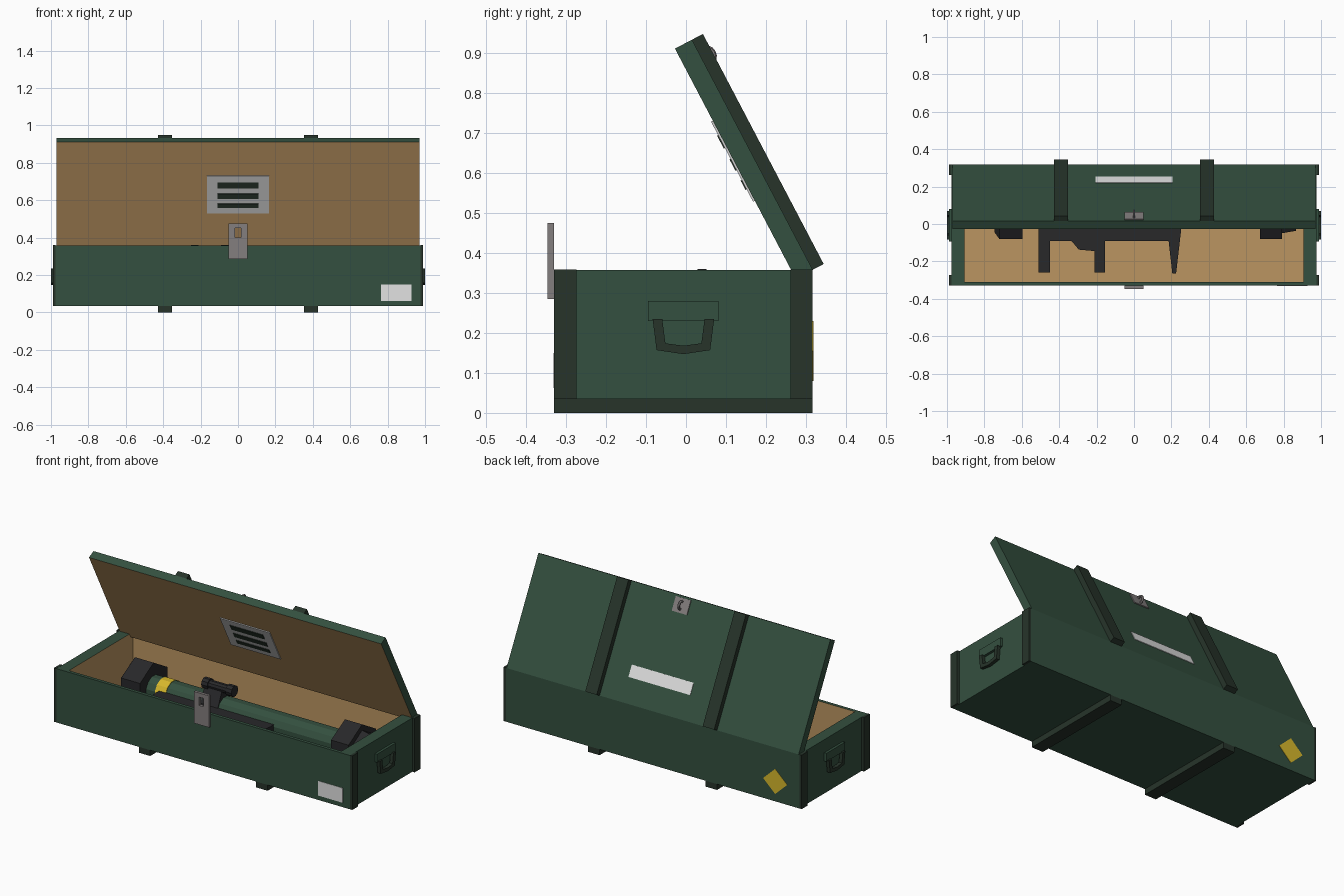
import bpy, bmesh, math
from mathutils import Matrix, Vector

if "Cube" in bpy.data.objects:
    bpy.data.objects.remove(bpy.data.objects["Cube"], do_unlink=True)


def material(name, r, g, b):
    m = bpy.data.materials.new(name)
    m.use_nodes = True
    m.diffuse_color = (r, g, b, 1)
    m.node_tree.nodes["Principled BSDF"].inputs["Base Color"].default_value = (r, g, b, 1)
    return m


GREEN = material("crate green", .034, .08, .05)
DARK = material("dark green", .02, .034, .023)
WOOD = material("bare wood", .5, .3, .12)
BLACK = material("gun black", .021, .021, .023)
METAL = material("dull metal", .23, .21, .21)
WHITE = material("label white", .76, .76, .76)
GREY = material("placard grey", .6, .6, .6)
YELLOW = material("warning yellow", .68, .48, .025)


def finish(name, bm, mats, frame=None):
    bmesh.ops.recalc_face_normals(bm, faces=bm.faces)
    mesh = bpy.data.meshes.new(name)
    if frame:
        bm.transform(frame)
    bm.to_mesh(mesh)
    bm.free()
    for m in mats:
        mesh.materials.append(m)
    ob = bpy.data.objects.new(name, mesh)
    bpy.context.collection.objects.link(ob)
    return ob


def box_mesh(lo, hi):
    bm = bmesh.new()
    bmesh.ops.create_cube(bm, size=1)
    lo, hi = Vector(lo), Vector(hi)
    for v in bm.verts:
        v.co = Vector([lo[i] if v.co[i] < 0 else hi[i] for i in range(3)])
    return bm


def box(name, lo, hi, mat, frame=None):
    return finish(name, box_mesh(lo, hi), [mat], frame)


def prism(name, pts, a, b, mat, axis="z"):
    """Extrude an outline along z (points x, y) or along x (points y, z)."""
    place = (lambda p, q, d: (p, q, d)) if axis == "z" else (lambda p, q, d: (d, p, q))
    bm = bmesh.new()
    face = bm.faces.new([bm.verts.new(place(p, q, a)) for p, q in pts])
    ext = bmesh.ops.extrude_face_region(bm, geom=[face])["geom"]
    move = Vector(place(0, 0, b - a))
    bmesh.ops.translate(bm, vec=move, verts=[v for v in ext if isinstance(v, bmesh.types.BMVert)])
    return finish(name, bm, [mat])


def rod(name, x0, x1, r0, r1, y, z, sides, mat, turn=0):
    """Straight or tapered round bar lying along x."""
    bm = bmesh.new()
    bmesh.ops.create_cone(bm, cap_ends=True, segments=sides, radius1=r0, radius2=r1, depth=x1 - x0)
    frame = (Matrix.Translation(((x0 + x1) / 2, y, z)) @ Matrix.Rotation(math.pi / 2, 4, "Y")
             @ Matrix.Rotation(turn, 4, "Z"))
    return finish(name, bm, [mat], frame)


FRONT, BACK, TOP, BASE, END = -.33, .317, .358, .035, .975
MID = (FRONT + BACK) / 2

# Crate: hollow box with wood lining
bm = box_mesh((-END, FRONT, BASE), (END, BACK, TOP))
lid_face = max(bm.faces, key=lambda f: f.calc_center_median().z)
bmesh.ops.inset_individual(bm, faces=[lid_face], thickness=.02)
for v in lid_face.verts:
    v.co.x = math.copysign(.905, v.co.x)
    v.co.y = FRONT + .02 if v.co.y < 0 else BACK - .02
ext = bmesh.ops.extrude_face_region(bm, geom=[lid_face])["geom"]
bmesh.ops.translate(bm, vec=(0, 0, -.288), verts=[v for v in ext if isinstance(v, bmesh.types.BMVert)])
if lid_face.is_valid:
    bmesh.ops.delete(bm, geom=[lid_face], context="FACES_ONLY")
for f in bm.faces:
    c = f.calc_center_median()
    inside = abs(c.x) < .92 and FRONT + .01 < c.y < BACK - .01
    f.material_index = int(inside and BASE + .01 < c.z < TOP - .01)
finish("crate_body", bm, [GREEN, WOOD])

# Skids under the crate
for side, s in (("right", -1), ("left", 1)):
    box(f"{side}_skid", (s * .39 - .038, FRONT, 0), (s * .39 + .038, BACK, BASE), DARK)

# End battens and carrying handles
for side, s in (("right", -1), ("left", 1)):
    def out(a, b):
        return min(s * a, s * b), max(s * a, s * b)
    x0, x1 = out(END, .99)
    for place, y in (("front", FRONT), ("back", BACK - .056)):
        box(f"{side}_{place}_batten", (x0, y, BASE), (x1, y + .056, TOP + .001), DARK)
    box(f"{side}_handle_plate", (x0, MID - .088, .23), (x1, MID + .088, .28), GREEN)
    half = [(.077, .235), (.067, .157), (0, .147)]
    inner = [(0, .168), (.045, .174), (.053, .235)]
    outline = half + inner
    mirrored = [(-p, q) for p, q in reversed(outline[1:5]) if p]
    pts = ([(MID + p, q) for p, q in half] + [(MID - p, q) for p, q in reversed(half[:2])]
           + [(MID - p, q) for p, q in reversed(inner[1:])] + [(MID + p, q) for p, q in inner])
    x0, x1 = out(.98, 1)
    prism(f"{side}_handle_bail", pts, x0, x1, DARK, "x")

# Front hasp with a slot
for part, x0, x1, z0, z1 in (("lower", -.05, .05, .285, .4), ("upper", -.05, .05, .45, .475),
                             ("right", -.05, -.015, .4, .45), ("left", .015, .05, .4, .45)):
    box(f"hasp_{part}", (x0, -.347, z0), (x1, FRONT, z1), METAL)

# Painted plates on the crate
box("front_label", (.765, FRONT - .002, .062), (.928, FRONT, .15), WHITE)
cx, cz = -.815, .155
prism("warning_diamond", [(cx + .08, cz), (cx, cz + .075), (cx - .08, cz), (cx, cz - .075)],
      0, .002, YELLOW).matrix_world = Matrix.Translation((0, BACK + .002, 0)) @ Matrix.Rotation(math.pi / 2, 4, "X")

# Open lid: local y runs up the lid, local z faces the inside
LID = Matrix.Translation((0, BACK, TOP)) @ Matrix.Rotation(math.radians(117.7), 4, "X")
bm = box_mesh((-.97, 0, 0), (.97, .65, .048))
for f in bm.faces:
    f.material_index = int(f.calc_center_median().z > .04)
finish("lid", bm, [GREEN, WOOD], LID)
for side, s in (("right", -1), ("left", 1)):
    box(f"{side}_lid_batten", (s * .39 - .038, 0, -.031), (s * .39 + .038, .65, 0), DARK, LID)
box("lid_outer_label", (-.205, .142, -.003), (.205, .212, 0), WHITE, LID)
box("lid_placard", (-.165, .22, .048), (.165, .446, .053), GREY, LID)
for i, (u, h) in enumerate(((.39, .036), (.325, .032), (.268, .026))):
    box(f"placard_bar_{i + 1}", (-.11, u - h / 2, .053), (.11, u + h / 2, .056), DARK, LID)

# Lid staple
box("staple_plate", (-.05, .555, -.006), (.05, .638, 0), METAL, LID)
bpy.ops.mesh.primitive_torus_add(major_radius=.022, minor_radius=.007, major_segments=16, minor_segments=6)
staple = bpy.context.object
staple.name = "staple_loop"
staple.data.materials.append(METAL)
staple.matrix_world = LID @ Matrix.Translation((0, .597, -.01)) @ Matrix.Rotation(math.pi / 2, 4, "Y")

# Launcher tube with hexagonal end caps
Y, Z = .05, .2
rod("launch_tube", -.66, .72, .075, .075, Y, Z, 12, GREEN, math.pi / 12)
rod("tube_band", -.535, -.465, .078, .078, Y, Z, 12, YELLOW, math.pi / 12)
for name, x0, x1, r0, r1 in (("rear_cap", -.72, -.595, .15, .15), ("rear_cap_end", -.745, -.72, .11, .15),
                             ("front_cap", .675, .79, .15, .15), ("front_cap_end", .79, .865, .115, .1)):
    rod(name, x0, x1, r0, r1, Y, Z, 6, BLACK, math.pi / 2)

# Frame with shoulder rest, grip and fore grip
prism("launcher_frame", [(-.51, 0), (-.51, -.26), (-.45, -.26), (-.45, -.09), (-.335, -.09),
                         (-.295, -.137), (-.21, -.145), (-.21, -.26), (-.155, -.26), (-.155, -.09),
                         (.185, -.09), (.205, -.265), (.225, -.265), (.25, -.05), (.25, 0)],
      Z - .03, Z + .03, BLACK)

# Sight on its bracket
prism("sight_bracket", [(Y - .075, .22), (Y + .06, .22), (Y + .025, .32), (Y - .03, .32)],
      -.235, -.12, BLACK, "x")
rod("sight_body", -.25, -.05, .026, .026, Y - .01, .328, 10, BLACK)
for name, x in (("sight_eyepiece", -.25), ("sight_lens_ring", -.09)):
    rod(name, x, x + .04, .033, .033, Y - .01, .328, 10, BLACK)
